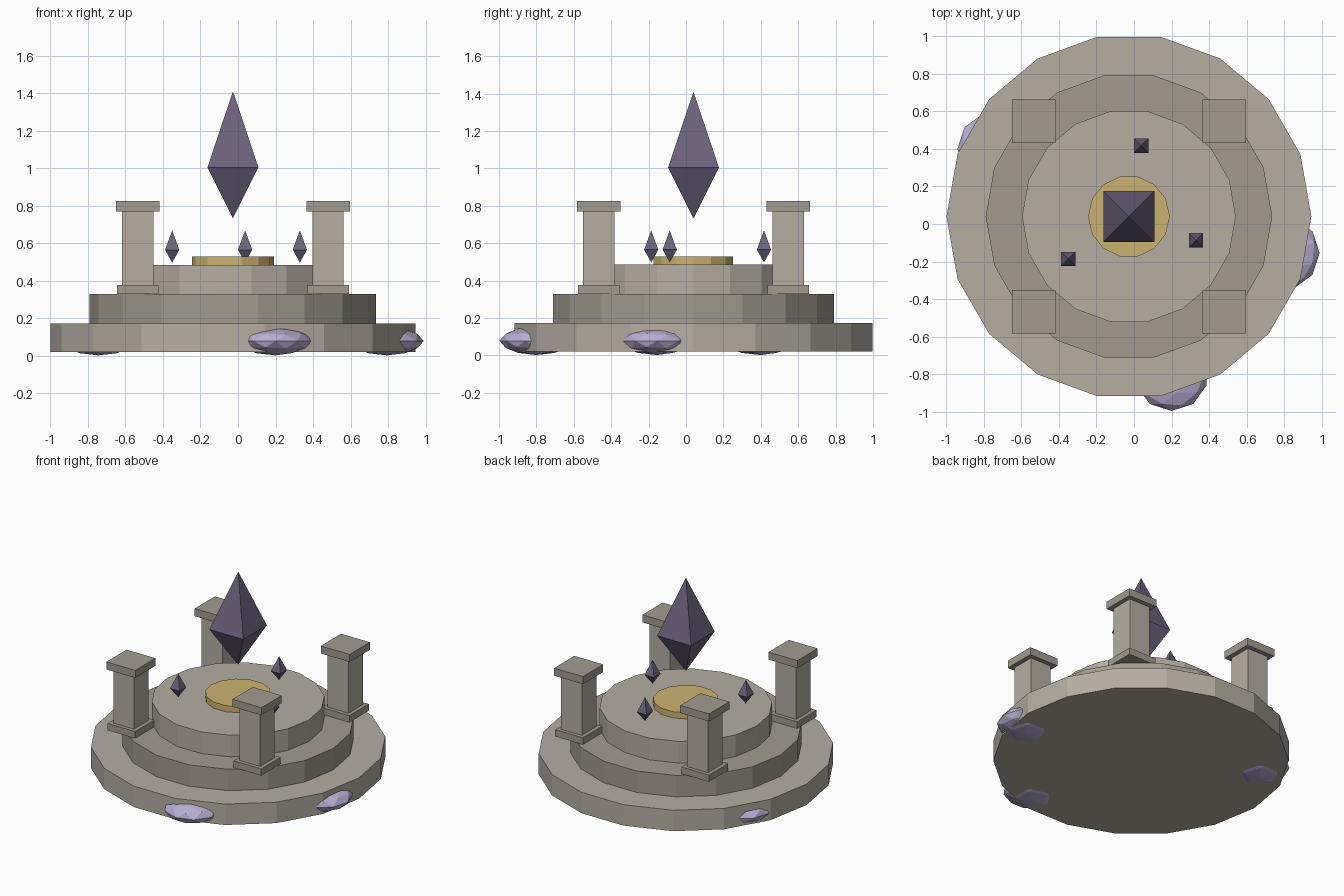
import bpy, math

if "Cube" in bpy.data.objects:
    bpy.data.objects.remove(bpy.data.objects["Cube"])

CX, CY = -0.027, 0.04  # shrine axis


def material(name, rgb):
    m = bpy.data.materials.new(name)
    m.diffuse_color = (*rgb, 1)
    m.use_nodes = True
    m.node_tree.nodes["Principled BSDF"].inputs["Base Color"].default_value = m.diffuse_color
    return m


STONE = material("stone", (0.46, 0.42, 0.36))
DARK_STONE = material("dark_stone", (0.36, 0.33, 0.28))
GOLD = material("gold", (0.6, 0.45, 0.16))
CRYSTAL = material("crystal", (0.15, 0.12, 0.2))
ORE = material("ore", (0.48, 0.43, 0.65))


def finish(name, mat):
    ob = bpy.context.object
    ob.name = name
    ob.data.materials.append(mat)
    return ob


def disc(name, sides, r, z0, z1, mat):
    # quarter-turn puts a corner on the x axis
    bpy.ops.mesh.primitive_cylinder_add(vertices=sides, radius=r, depth=z1 - z0,
                                        location=(CX, CY, (z0 + z1) / 2),
                                        rotation=(0, 0, math.pi / 2))
    return finish(name, mat)


def block(name, x, y, size, z0, z1, mat):
    bpy.ops.mesh.primitive_cube_add(size=1, location=(x, y, (z0 + z1) / 2))
    bpy.context.object.scale = (size, size, z1 - z0)
    return finish(name, mat)


def crystal(name, x, y, half, z0, zmid, z1):
    corners = [(-half, -half), (half, -half), (half, half), (-half, half)]
    verts = [(a, b, 0) for a, b in corners] + [(0, 0, z0 - zmid), (0, 0, z1 - zmid)]
    faces = []
    for i in range(4):
        j = (i + 1) % 4
        faces += [(i, j, 5), (j, i, 4)]
    mesh = bpy.data.meshes.new(name)
    mesh.from_pydata(verts, [], faces)
    mesh.materials.append(CRYSTAL)
    ob = bpy.data.objects.new(name, mesh)
    ob.location = (x, y, zmid)
    bpy.context.collection.objects.link(ob)


# Stepped round base and gold plate
disc("lower_step", 18, 0.973, 0.02, 0.172, STONE)
disc("middle_step", 18, 0.764, 0.172, 0.328, DARK_STONE)
disc("upper_step", 18, 0.57, 0.328, 0.485, STONE)
disc("gold_plate", 14, 0.218, 0.485, 0.53, GOLD)

# Four square pillars
for i, (sx, sy) in enumerate([(-1, -1), (1, -1), (1, 1), (-1, 1)]):
    x, y = CX + sx * 0.507, CY + sy * 0.507
    block(f"pillar_base_{i}", x, y, 0.222, 0.328, 0.377, DARK_STONE)
    block(f"pillar_shaft_{i}", x, y, 0.167, 0.35, 0.78, STONE)
    block(f"pillar_cap_{i}", x, y, 0.232, 0.77, 0.825, DARK_STONE)

# Floating crystals
crystal("main_crystal", CX, CY, 0.136, 0.733, 1.005, 1.41)
for i, (x, y) in enumerate([(0.038, 0.417), (0.33, -0.087), (-0.351, -0.186)]):
    crystal(f"small_crystal_{i}", x, y, 0.038, 0.497, 0.565, 0.668)

# Flattened ore lumps set into the rim
for i, (x, y, turn) in enumerate([(0.2, -0.8, 0), (0.793, -0.155, 18), (-0.745, 0.4, 18)]):
    bpy.ops.mesh.primitive_ico_sphere_add(subdivisions=2, radius=1, location=(x, y, 0.078),
                                          rotation=(0, 0, math.radians(turn)))
    bpy.context.object.scale = (0.197, 0.197, 0.076)
    finish(f"ore_lump_{i}", ORE)
